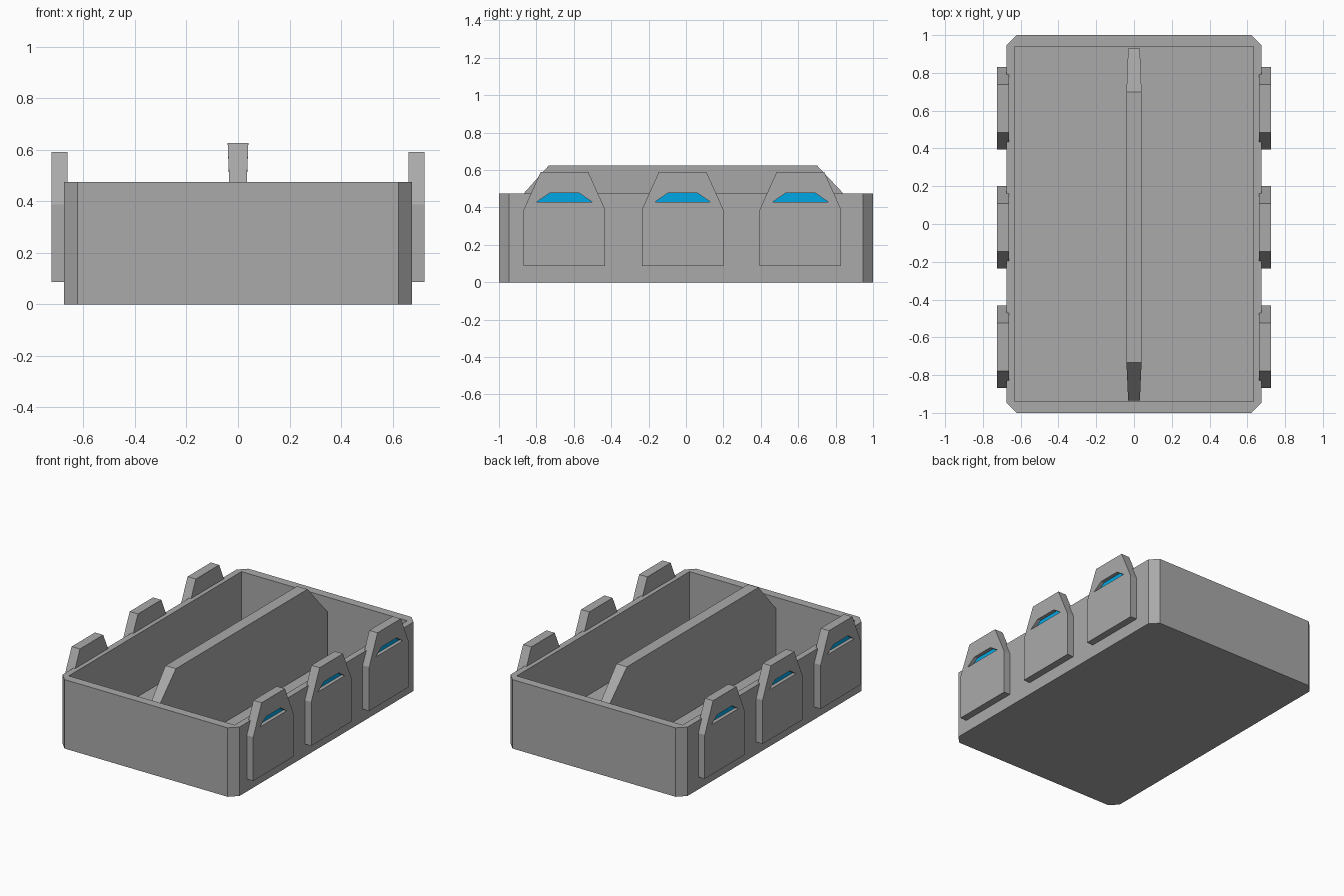
import bpy
import bmesh

cube = bpy.data.objects.get("Cube")
if cube:
    bpy.data.objects.remove(cube, do_unlink=True)


def material(name, rgb):
    mat = bpy.data.materials.new(name)
    mat.use_nodes = True
    mat.diffuse_color = (*rgb, 1)
    mat.node_tree.nodes["Principled BSDF"].inputs["Base Color"].default_value = (*rgb, 1)
    return mat


GREY = material("grey", (0.4, 0.4, 0.4))
BLUE = material("blue", (0.0, 0.39, 0.78))


def ring(bm, points):
    return [bm.verts.new(p) for p in points]


def bridge(bm, a, b):
    """Join two equal loops of vertices with a band of quads."""
    n = len(a)
    for i in range(n):
        j = (i + 1) % n
        bm.faces.new((a[i], a[j], b[j], b[i]))


def finish(bm, name, mats):
    bmesh.ops.recalc_face_normals(bm, faces=bm.faces[:])
    mesh = bpy.data.meshes.new(name)
    bm.to_mesh(mesh)
    bm.free()
    for mat in mats:
        mesh.materials.append(mat)
    obj = bpy.data.objects.new(name, mesh)
    bpy.context.collection.objects.link(obj)
    return obj


FLOOR, RIM = 0.045, 0.475


def build_tray():
    """Open box with chamfered outer corners and a square-cornered cavity."""
    bm = bmesh.new()
    w, d, c = 0.675, 1.0, 0.053
    outline = [(w, -d + c), (w, d - c), (w - c, d), (c - w, d),
               (-w, d - c), (-w, c - d), (c - w, -d), (w - c, -d)]
    cavity = [(0.632, -0.94), (0.632, 0.94), (-0.632, 0.94), (-0.632, -0.94)]
    bottom = ring(bm, [(x, y, 0) for x, y in outline])
    top = ring(bm, [(x, y, RIM) for x, y in outline])
    mouth = ring(bm, [(x, y, RIM) for x, y in cavity])
    base = ring(bm, [(x, y, FLOOR) for x, y in cavity])
    bm.faces.new(bottom)
    bm.faces.new(base)
    bridge(bm, bottom, top)
    bridge(bm, mouth, base)
    # Rim: one quad per side and one triangle per chamfer
    for i in range(4):
        j = (i + 1) % 4
        bm.faces.new((top[2 * i], top[2 * i + 1], mouth[j], mouth[i]))
        bm.faces.new((top[2 * i + 1], top[2 * j], mouth[j]))
    finish(bm, "tray", [GREY])


def build_divider():
    """Lengthwise wall with sloped ends, slightly wider along its top."""
    bm = bmesh.new()
    low, thin, wide = FLOOR - 0.01, 0.031, 0.04
    profile = [(-0.935, low, thin), (-0.935, 0.4, thin), (-0.733, 0.625, wide),
               (0.7, 0.625, wide), (0.93, 0.38, thin), (0.93, low, thin)]
    sides = []
    for s in (-1, 1):
        v = ring(bm, [(s * half, y, z) for y, z, half in profile])
        bm.faces.new((v[0], v[1], v[4], v[5]))
        bm.faces.new(v[1:5])
        sides.append(v)
    bridge(bm, *sides)
    finish(bm, "divider", [GREY])


def build_pod(name, side, centre):
    """Side block with tapered top and a recessed blue window."""
    bm = bmesh.new()
    hexagon = [(-0.218, 0.086), (0.218, 0.086), (0.218, 0.388),
               (0.127, 0.59), (-0.127, 0.59), (-0.218, 0.388)]
    slot = [(-0.147, 0.43), (0.147, 0.43), (0.08, 0.476), (-0.08, 0.476)]

    def at(x, points):
        return ring(bm, [(side * x, centre + y, z) for y, z in points])

    inner, outer = at(0.661, hexagon), at(0.724, hexagon)
    opening, pane = at(0.724, slot), at(0.699, slot)
    bm.faces.new(inner)
    bridge(bm, inner, outer)
    bridge(bm, opening, pane)
    bm.faces.new(pane).material_index = 1
    # Outer face around the opening
    bl, br, tr, tl = opening
    o = outer
    for face in ((o[0], o[1], br, bl), (o[1], o[2], br), (o[2], o[3], tr, br),
                 (o[3], o[4], tl, tr), (o[4], o[5], bl, tl), (o[5], o[0], bl)):
        bm.faces.new(face)
    finish(bm, name, [GREY, BLUE])


build_tray()
build_divider()
for label, side in (("left", 1), ("right", -1)):
    for place, y in (("front", -0.65), ("middle", -0.018), ("back", 0.612)):
        build_pod(f"{place}_{label}_pod", side, y)
